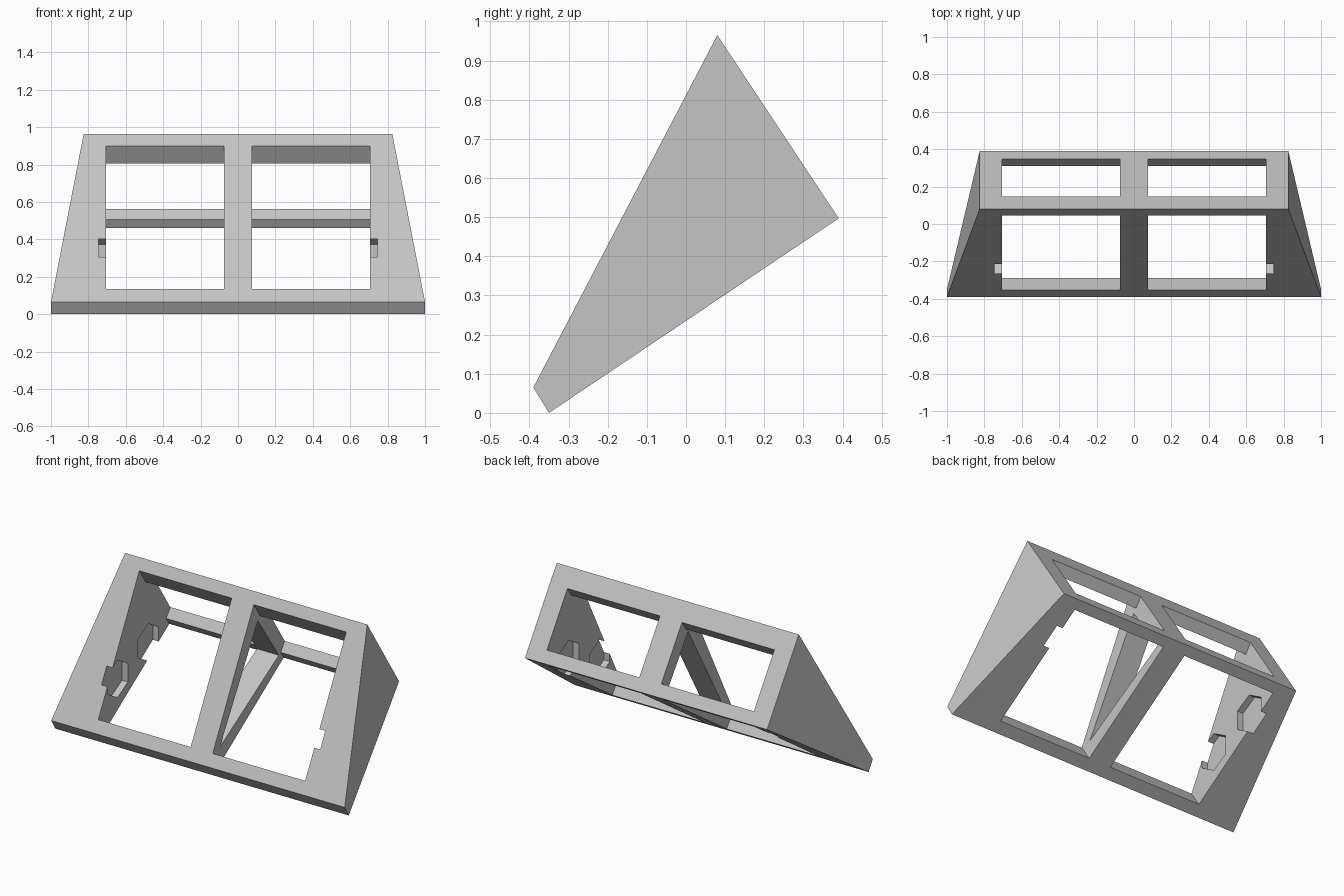
import bpy, bmesh
from math import cos, sin, radians
from mathutils import Vector

cube = bpy.data.objects.get("Cube")
if cube:
    bpy.data.objects.remove(cube, do_unlink=True)

grey = bpy.data.materials.new("plain_grey")
grey.use_nodes = True
COLOUR = (0.55, 0.55, 0.55, 1)
grey.diffuse_color = COLOUR
grey.node_tree.nodes["Principled BSDF"].inputs["Base Color"].default_value = COLOUR


def prism(name, left, right):
    """Solid between two matching (x, y, z) outlines."""
    bm = bmesh.new()
    a = [bm.verts.new(p) for p in left]
    b = [bm.verts.new(p) for p in right]
    bm.faces.new(a)
    bm.faces.new(b[::-1])
    for i in range(len(a)):
        j = (i + 1) % len(a)
        bm.faces.new((a[j], a[i], b[i], b[j]))
    bmesh.ops.recalc_face_normals(bm, faces=bm.faces)
    mesh = bpy.data.meshes.new(name)
    bm.to_mesh(mesh)
    bm.free()
    mesh.materials.append(grey)
    obj = bpy.data.objects.new(name, mesh)
    bpy.context.collection.objects.link(obj)
    return obj


def side_prism(name, outline, x0, x1):
    return prism(name, [(x0, y, z) for y, z in outline],
                 [(x1, y, z) for y, z in outline])


def cut(target, cutter):
    """Subtract the cutter and remove it."""
    cutter.hide_render = True
    mod = target.modifiers.new("cut", 'BOOLEAN')
    mod.operation = 'DIFFERENCE'
    mod.solver = 'EXACT'
    mod.object = cutter
    bpy.context.view_layer.objects.active = target
    bpy.ops.object.modifier_apply(modifier=mod.name)
    bpy.data.objects.remove(cutter, do_unlink=True)


def swept(p, q, direction, before, after):
    """Outline of the segment p-q swept along a direction."""
    p, q, d = Vector(p), Vector(q), Vector(direction)
    return [p - d * before, q - d * before, q + d * after, p + d * after]


# Wedge-shaped body whose sides lean inward toward the back
profile = [(1, -0.35, 0), (0.825, 0.39, 0.497), (0.825, 0.08, 0.965), (1, -0.39, 0.065)]
frame = prism("stand_frame", [(-x, y, z) for x, y, z in profile], profile)

# Openings: front-to-bottom shaft, back window, hexagonal side pockets
shaft = swept((-0.353, 0.135), (0.046, 0.9), (1, -1.5), 0.2, 0.8)
back_window = swept((0.147, 0.865), (0.348, 0.563), (-0.04, -0.059), 2, 1.6)
pockets = [(-0.165, 0.315), (0.135, 0.425)]
for side in (-1, 1):
    near, far = 0.075 * side, 0.705 * side
    cut(frame, side_prism("shaft_cutter", shaft, near, far))
    cut(frame, side_prism("window_cutter", back_window, near, far))
    for cy, cz in pockets:
        hexagon = [(cy + 0.115 * cos(radians(30 + 60 * k)),
                    cz + 0.115 * sin(radians(30 + 60 * k))) for k in range(6)]
        cut(frame, side_prism("pocket_cutter", hexagon, 0.65 * side, 0.745 * side))

# Triangular hole through the middle divider
triangle = [(-0.285, 0.147), (0.29, 0.495), (0.086, 0.785)]
cut(frame, side_prism("divider_cutter", triangle, -0.2, 0.2))
